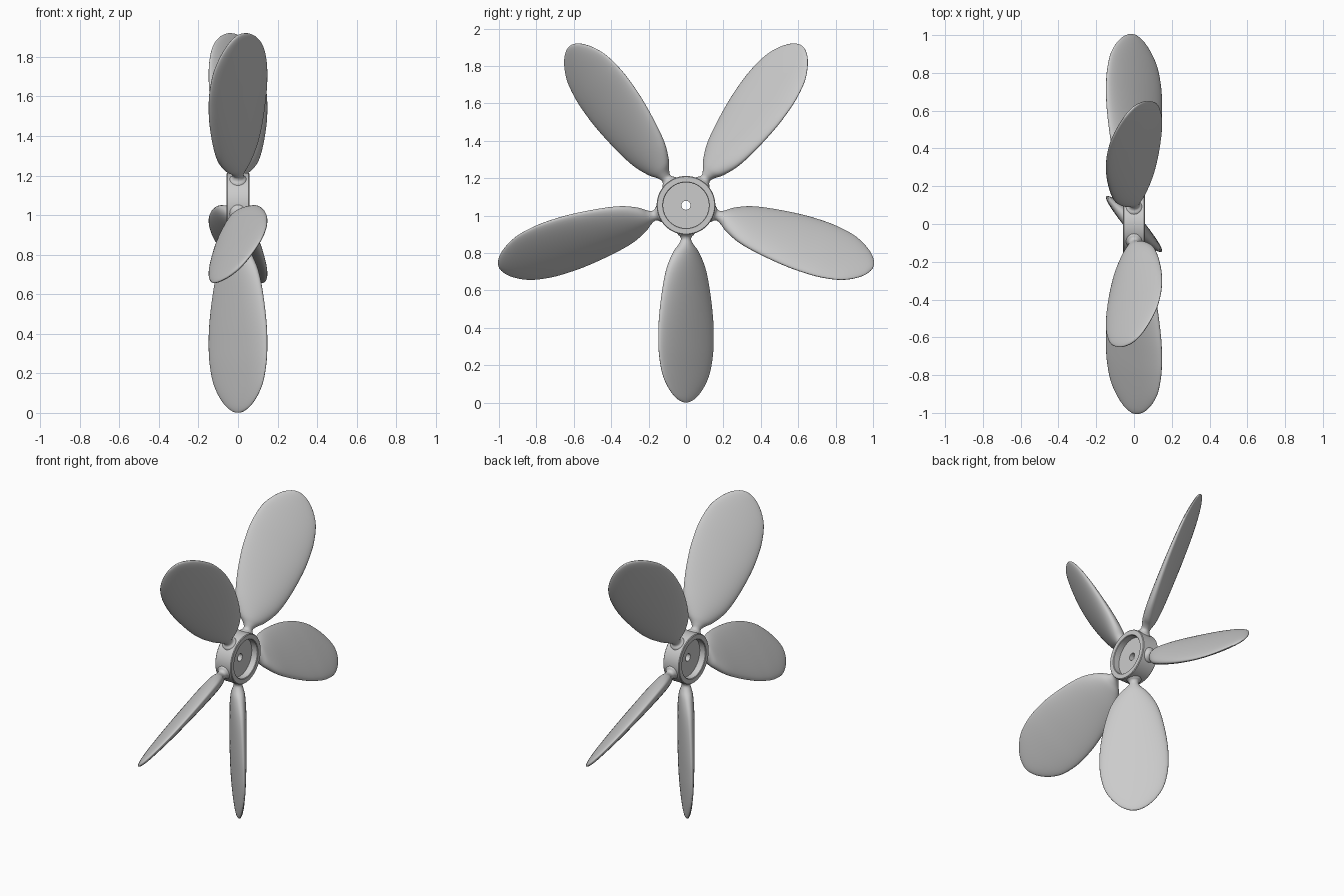
import bpy, bmesh, math
from mathutils import Matrix, Vector

if "Cube" in bpy.data.objects:
    bpy.data.objects.remove(bpy.data.objects["Cube"])

CENTRE = Vector((0, 0, 1.055))
PITCH = math.radians(45)


def finish(bm, name, angle):
    bmesh.ops.recalc_face_normals(bm, faces=bm.faces)
    mesh = bpy.data.meshes.new(name)
    bm.to_mesh(mesh)
    bm.free()
    ob = bpy.data.objects.new(name, mesh)
    bpy.context.collection.objects.link(ob)
    bpy.ops.object.select_all(action='DESELECT')
    ob.select_set(True)
    bpy.context.view_layer.objects.active = ob
    bpy.ops.object.shade_smooth_by_angle(angle=math.radians(angle))
    return ob


def loft(bm, rings, closed=False):
    pairs = list(zip(rings, rings[1:])) + ([(rings[-1], rings[0])] if closed else [])
    for a, b in pairs:
        n = len(a)
        for i in range(n):
            bm.faces.new((a[i], a[(i + 1) % n], b[(i + 1) % n], b[i]))


# Hub: recessed on both sides with a shaft hole, lathed around x
profile = [(0.024, -0.015), (0.122, -0.015), (0.122, -0.055), (0.125, -0.058),
           (0.153, -0.058), (0.157, -0.054), (0.157, 0.054), (0.153, 0.058),
           (0.125, 0.058), (0.122, 0.055), (0.122, 0.015), (0.024, 0.015)]
bm = bmesh.new()
N = 96
rings = []
for r, x in profile:
    rings.append([bm.verts.new(CENTRE + Vector((x, r * math.cos(2 * math.pi * i / N),
                                                r * math.sin(2 * math.pi * i / N))))
                  for i in range(N)])
loft(bm, rings, closed=True)
finish(bm, "hub", 30)

# Blade stations: radius, half chord, half thickness
stations = [(0.140, 0.050, 0.050), (0.157, 0.042, 0.042), (0.168, 0.032, 0.030),
            (0.185, 0.029, 0.027), (0.210, 0.047, 0.033), (0.250, 0.088, 0.041),
            (0.335, 0.140, 0.044), (0.455, 0.176, 0.042), (0.600, 0.201, 0.038),
            (0.705, 0.207, 0.034), (0.800, 0.202, 0.030), (0.900, 0.178, 0.024),
            (0.970, 0.137, 0.019), (1.020, 0.088, 0.014), (1.045, 0.045, 0.009),
            (1.054, 0.015, 0.004)]


def smooth(points, steps=4):
    # Catmull-Rom interpolation between stations
    out = []
    for i in range(len(points) - 1):
        quad = [Vector(points[min(max(i + k, 0), len(points) - 1)]) for k in (-1, 0, 1, 2)]
        a, b, c, d = quad
        for s in range(steps):
            t = s / steps
            out.append(0.5 * (2 * b + (c - a) * t + (2 * a - 5 * b + 4 * c - d) * t * t
                              + (3 * b - a - 3 * c + d) * t ** 3))
    return out + [Vector(points[-1])]


chord = Vector((math.sin(PITCH), -math.cos(PITCH), 0))
normal = Vector((math.cos(PITCH), math.sin(PITCH), 0))
M = 40
for k in range(5):
    # One blade points straight down, the rest follow around the x axis
    turn = Matrix.Rotation(k * math.tau / 5, 4, 'X')
    bm = bmesh.new()
    rings = []
    for r, c, t in smooth(stations):
        ring = []
        for i in range(M):
            a = math.tau * i / M
            p = chord * (c * math.cos(a)) + normal * (t * math.sin(a)) + Vector((0, 0, -r))
            ring.append(bm.verts.new(CENTRE + turn @ p))
        rings.append(ring)
    loft(bm, rings)
    bm.faces.new(rings[0])
    bm.faces.new(rings[-1])
    finish(bm, f"blade_{k + 1}", 60)
